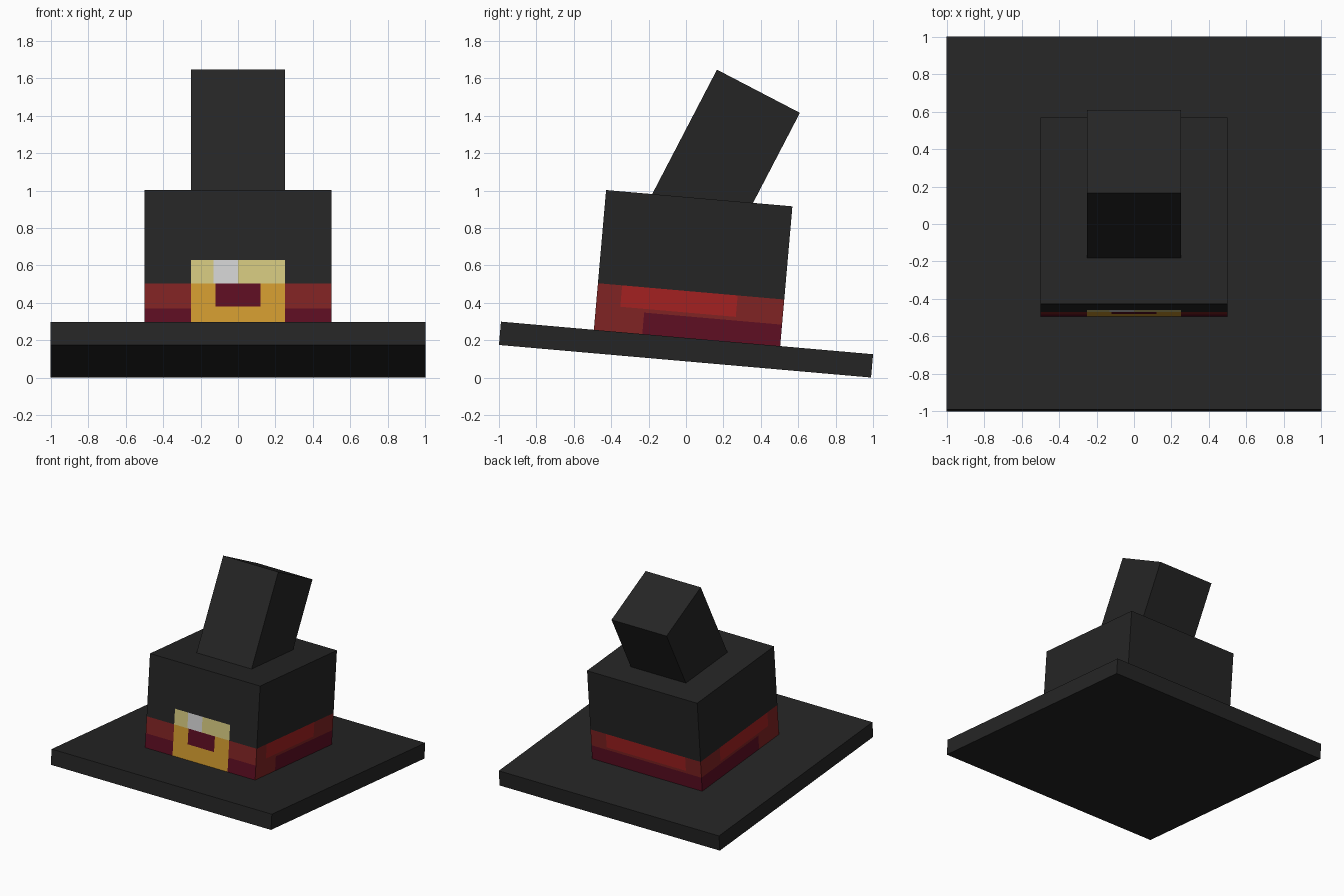
import bpy, bmesh, math
from mathutils import Matrix, Vector

if "Cube" in bpy.data.objects:
    bpy.data.objects.remove(bpy.data.objects["Cube"])

TILT = math.radians(-5)


def material(name, srgb):
    m = bpy.data.materials.new(name)
    lin = [((c / 255 + 0.055) / 1.055) ** 2.4 for c in srgb]
    m.diffuse_color = (*lin, 1)
    m.use_nodes = True
    m.node_tree.nodes["Principled BSDF"].inputs["Base Color"].default_value = m.diffuse_color
    return m


MATS = [material(n, c) for n, c in (
    ("black felt", (37, 37, 37)), ("brick red", (128, 35, 35)),
    ("bright red", (163, 33, 33)), ("maroon", (94, 14, 34)),
    ("gold", (211, 156, 48)), ("pale gold", (212, 200, 127)),
    ("silver white", (211, 211, 211)))]
FELT, BRICK, BRIGHT, MAROON, GOLD, PALE, WHITE = range(7)


def box(name, size, base, tilt, cuts=(), rule=None):
    """Box standing on base, tilted about x, optionally sliced and coloured by rule."""
    bm = bmesh.new()
    bmesh.ops.create_cube(bm, size=1)
    bmesh.ops.transform(bm, verts=bm.verts, matrix=Matrix.Translation((0, 0, size[2] / 2))
                        @ Matrix.Diagonal((*size, 1)))
    for axis, values in cuts:
        for v in values:
            no = Vector((0, 0, 0))
            no[axis] = 1
            bmesh.ops.bisect_plane(bm, geom=bm.verts[:] + bm.edges[:] + bm.faces[:],
                                   plane_co=no * v, plane_no=no)
    if rule:
        for f in bm.faces:
            f.material_index = rule(f.calc_center_median(), f.normal)
    me = bpy.data.meshes.new(name)
    bm.to_mesh(me)
    bm.free()
    for m in MATS if rule else MATS[:1]:
        me.materials.append(m)
    ob = bpy.data.objects.new(name, me)
    ob.matrix_world = Matrix.Translation(base) @ Matrix.Rotation(tilt, 4, 'X')
    bpy.context.collection.objects.link(ob)
    return ob


def crown_colour(c, n):
    """Hat band around the crown with a buckle on the front."""
    if abs(n.z) > 0.5:
        return FELT
    # buckle
    if n.y < -0.5 and abs(c.x) < 0.25 and c.z < 0.375:
        if c.z > 0.25:
            return WHITE if -0.13 < c.x < 0 else PALE
        return MAROON if abs(c.x) < 0.12 and c.z > 0.125 else GOLD
    if c.z > 0.25:
        return FELT
    # band: darker lower half, bright patches on the sides and back
    side = abs(n.x) > 0.5
    if c.z < 0.115:
        return BRICK if side and c.y < -0.24 else MAROON
    if side and -0.37 < c.y < 0.25 and c.z > 0.135:
        return BRIGHT
    if n.y > 0.5 and abs(c.x) < 0.36 and c.z > 0.135:
        return BRIGHT
    return BRICK


up = Matrix.Rotation(TILT, 3, 'X') @ Vector((0, 0, 1))
centre = Vector((0, 0, 0.15))

# wide square brim
box("brim", (2, 1.997, 0.125), centre - up * 0.0625, TILT)

# crown with band and buckle
box("crown", (1, 1, 0.75), centre + up * 0.0625, TILT,
    cuts=((2, (0.115, 0.125, 0.135, 0.25, 0.375)),
          (0, (-0.36, -0.25, -0.13, -0.12, 0, 0.12, 0.25, 0.36)),
          (1, (-0.37, -0.24, 0.25))),
    rule=crown_colour)

# bent tip, sunk into the crown
box("tip", (0.5, 0.5, 0.75), (0, 0.041, 0.866), math.radians(-27.5))
